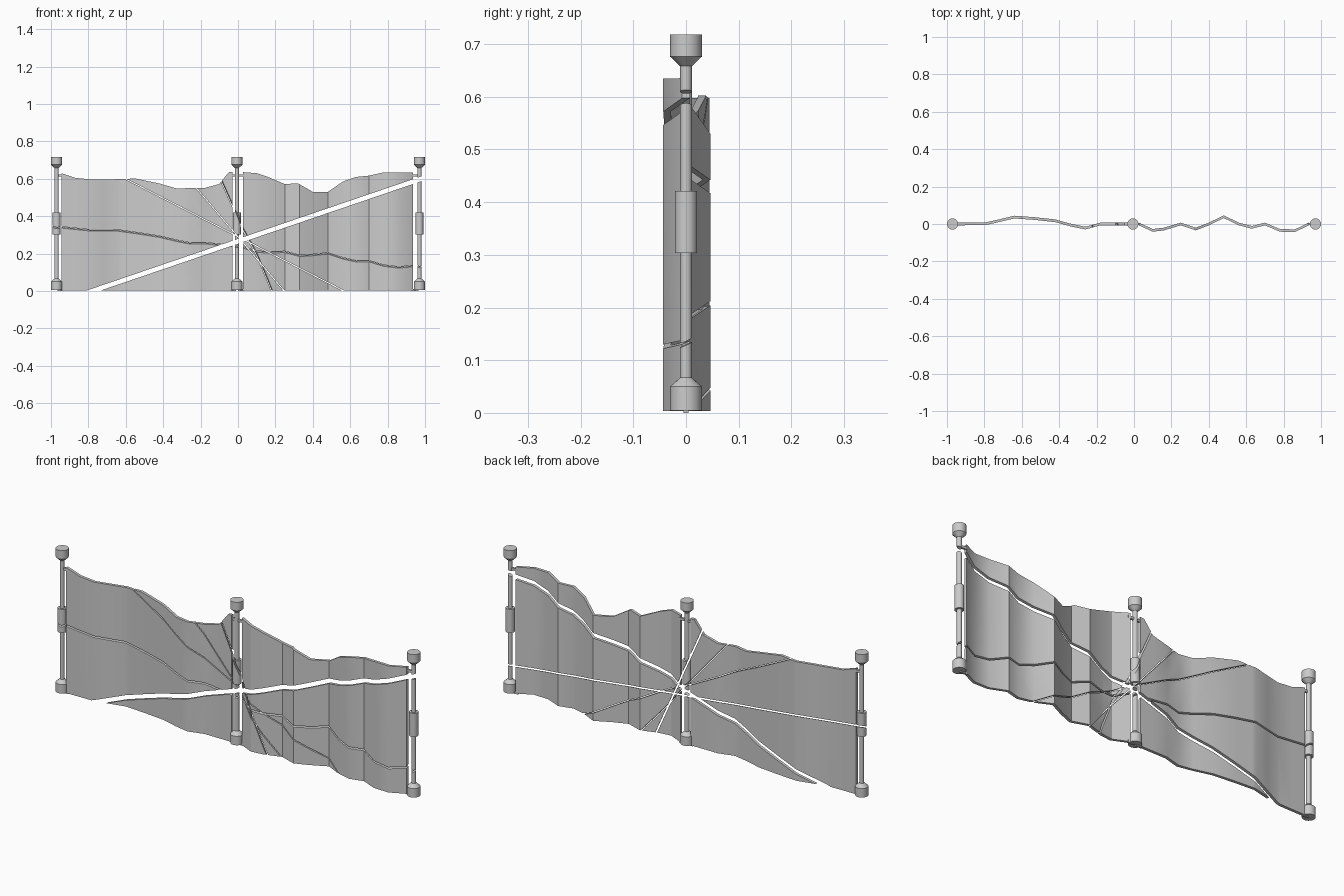
import bpy, bmesh, math

if "Cube" in bpy.data.objects:
    bpy.data.objects.remove(bpy.data.objects["Cube"])

PARTS = []


def finish(name, bm):
    bmesh.ops.recalc_face_normals(bm, faces=bm.faces)
    me = bpy.data.meshes.new(name)
    bm.to_mesh(me)
    bm.free()
    ob = bpy.data.objects.new(name, me)
    bpy.context.collection.objects.link(ob)
    return ob


def lerp(pts, x):
    for (x0, v0), (x1, v1) in zip(pts, pts[1:]):
        if x <= x1:
            return v0 + (v1 - v0) * max(0, x - x0) / (x1 - x0)
    return pts[-1][1]


def post(name, x, n=20):
    # turned post: foot, rod, sleeve and head
    prof = [(.030, .005), (.030, .050), (.011, .067), (.011, .303), (.021, .303),
            (.021, .421), (.011, .421), (.011, .658), (.030, .676), (.030, .718)]
    bm = bmesh.new()
    rings = [[bm.verts.new((x + r * math.cos(2 * math.pi * i / n),
                            r * math.sin(2 * math.pi * i / n), z))
              for i in range(n)] for r, z in prof]
    for a, b in zip(rings, rings[1:]):
        for i in range(n):
            j = (i + 1) % n
            bm.faces.new((a[i], a[j], b[j], b[i]))
    bm.faces.new(rings[0])
    bm.faces.new(rings[-1])
    PARTS.append(finish(name, bm))


def panel(name, path, top, half=.0072):
    # rippled sheet with an uneven top edge
    xs = sorted({x for x, _ in path} | {x for x, _ in top})
    bm = bmesh.new()
    cols = []
    for x in xs:
        y, z = lerp(path, x), lerp(top, x)
        cols.append([bm.verts.new(c) for c in
                     ((x, y - half, .004), (x, y + half, .004),
                      (x, y + half, z), (x, y - half, z))])
    for a, b in zip(cols, cols[1:]):
        for i in range(4):
            j = (i + 1) % 4
            bm.faces.new((a[i], a[j], b[j], b[i]))
    bm.faces.new(cols[0])
    bm.faces.new(cols[-1])
    PARTS.append(finish(name, bm))


def box(name, lo, hi):
    bm = bmesh.new()
    bmesh.ops.create_cube(bm, size=1)
    for v in bm.verts:
        v.co = [(l + h) / 2 + c * (h - l) for l, h, c in zip(lo, hi, v.co)]
    return finish(name, bm)


def slab(z0, sx, ky, width):
    # thin slab along the plane z = z0 + sx*x + ky*y
    ob = box("slash_cutter", (-1.3, -.2, -.5), (1.3, .2, .5))
    t = width * math.sqrt(1 + sx * sx + ky * ky)
    for v in ob.data.vertices:
        v.co.z = z0 + sx * v.co.x + ky * v.co.y + v.co.z * t
    ob.hide_render = True
    return ob


# posts
for nm, x in (("left_post", -.97), ("middle_post", -.006), ("right_post", .97)):
    post(nm, x)

# panels
panel("left_panel",
      [(-.943, 0), (-.79, .002), (-.72, .018), (-.64, .037), (-.53, .029), (-.42, .017),
       (-.33, -.008), (-.26, -.022), (-.18, 0), (-.03, 0)],
      [(-.943, .63), (-.87, .605), (-.79, .597), (-.62, .598), (-.55, .602), (-.42, .575),
       (-.33, .549), (-.18, .551), (-.10, .572), (-.05, .635), (-.03, .637)])
panel("right_panel",
      [(.026, 0), (.10, -.034), (.16, -.027), (.25, 0), (.33, -.027), (.40, 0), (.48, .039),
       (.56, 0), (.63, -.018), (.70, 0), (.78, -.034), (.86, -.036), (.935, 0)],
      [(.026, .636), (.10, .63), (.16, .61), (.25, .572), (.32, .576), (.40, .53),
       (.48, .53), (.56, .585), (.63, .61), (.70, .617), (.78, .635), (.935, .635)])

# tabs joining panels to posts
for x0, x1 in ((-.965, -.935), (-.04, -.01), (0, .036), (.925, .965)):
    for z in (.0, .612):
        PARTS.append(box("panel_tab", (x0, -.005, z), (x1, .005, z + .012)))

# slashes through everything
cutters = [slab(.266, .341, 0, .024), slab(.24, -.11, .45, .007),
           slab(.291, -.513, 0, .005), slab(.29, -1.17, 0, .005),
           slab(.385, -2.25, -.9, .008)]
for ob in PARTS:
    for c in cutters:
        m = ob.modifiers.new("slash", 'BOOLEAN')
        m.operation = 'DIFFERENCE'
        m.solver = 'EXACT'
        m.object = c
dg = bpy.context.evaluated_depsgraph_get()
cut = [bpy.data.meshes.new_from_object(ob.evaluated_get(dg)) for ob in PARTS]
for ob, me in zip(PARTS, cut):
    ob.modifiers.clear()
    ob.data = me
for c in cutters:
    bpy.data.objects.remove(c)

# smooth ripples, sharp folds
for ob in PARTS:
    ob.select_set(True)
bpy.context.view_layer.objects.active = PARTS[0]
bpy.ops.object.shade_smooth_by_angle(angle=math.radians(30))
